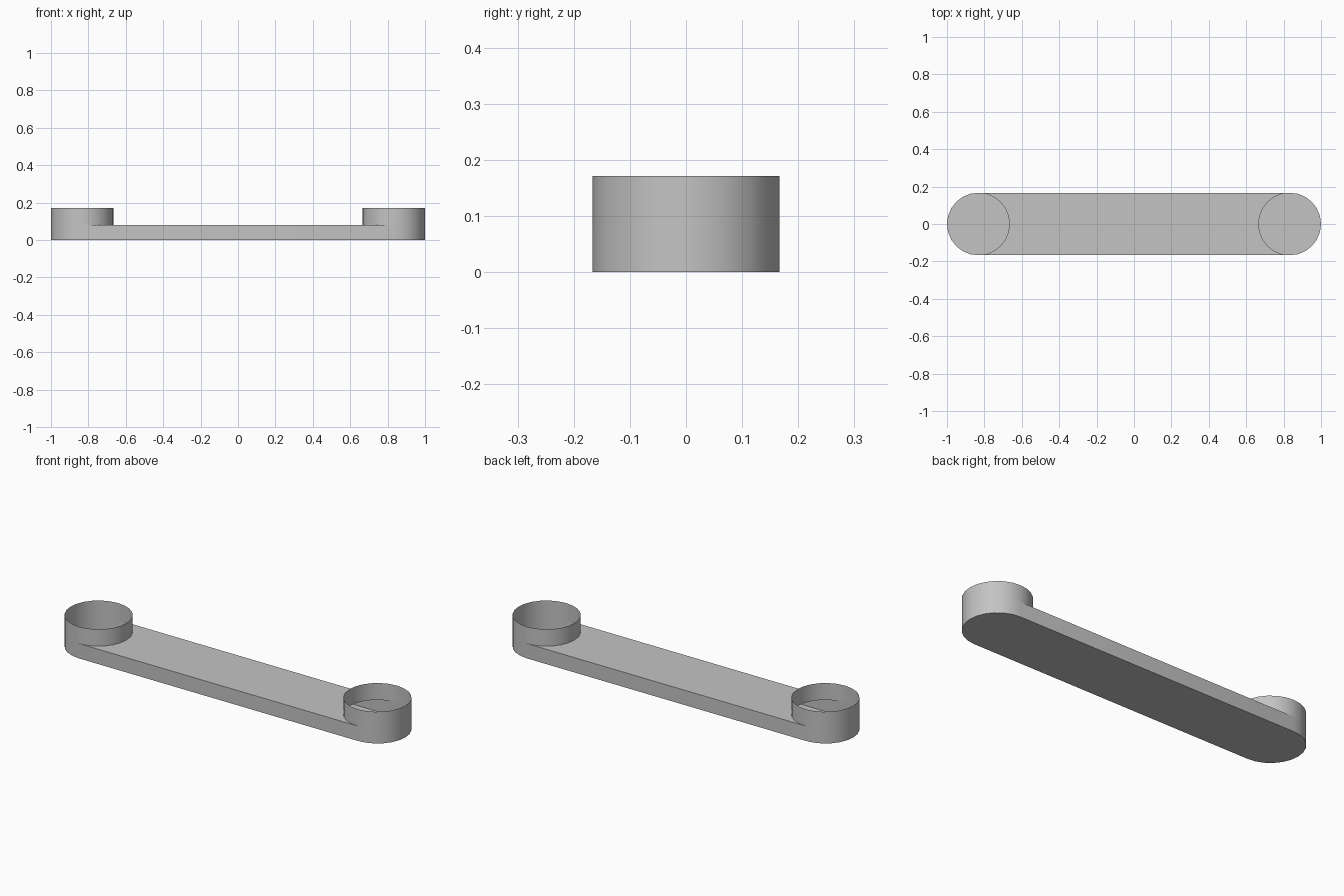
import bpy
import bmesh
from math import sin, cos, pi, radians

RADIUS = 0.167      # radius of the round ends
OFFSET = 0.833      # distance of each end centre from the middle
ARM_H = 0.08        # height of the arm
CUP_H = 0.171       # height of the open cups
HALF = 12           # segments per half circle

if "Cube" in bpy.data.objects:
    bpy.data.objects.remove(bpy.data.objects["Cube"])

grey = bpy.data.materials.new("plain_grey")
grey.use_nodes = True
colour = (0.55, 0.55, 0.55, 1)
grey.diffuse_color = colour
grey.node_tree.nodes["Principled BSDF"].inputs["Base Color"].default_value = colour


def arc(centre, start, steps):
    """Points counter-clockwise on a round end, beginning at angle start."""
    angles = [start + pi * i / HALF for i in range(steps)]
    return [(centre + RADIUS * cos(a), RADIUS * sin(a)) for a in angles]


def wall(bm, outline, z0, z1):
    """Thin upright wall around a closed counter-clockwise outline."""
    low = [bm.verts.new((x, y, z0)) for x, y in outline]
    high = [bm.verts.new((x, y, z1)) for x, y in outline]
    for i in range(len(outline)):
        j = (i + 1) % len(outline)
        bm.faces.new((low[i], low[j], high[j], high[i]))
    return low


def finish(bm, name):
    bmesh.ops.remove_doubles(bm, verts=bm.verts, dist=0.0001)
    mesh = bpy.data.meshes.new(name)
    bm.to_mesh(mesh)
    bm.free()
    mesh.materials.append(grey)
    obj = bpy.data.objects.new(name, mesh)
    bpy.context.collection.objects.link(obj)
    bpy.ops.object.select_all(action='DESELECT')
    obj.select_set(True)
    bpy.context.view_layer.objects.active = obj
    bpy.ops.object.shade_smooth_by_angle(angle=radians(30))


# Hollow arm: closed floor and round-ended side wall
bm = bmesh.new()
stadium = arc(OFFSET, -pi / 2, HALF + 1) + arc(-OFFSET, pi / 2, HALF + 1)
floor = wall(bm, stadium, 0, ARM_H)
bm.faces.new(floor[::-1])

# Deck between the cups, curved to leave both cups open inside
right_edge = arc(-OFFSET, -pi / 2, HALF + 1)
deck = [[bm.verts.new((s * x, y, ARM_H)) for x, y in right_edge] for s in (1, -1)]
for i in range(HALF):
    bm.faces.new((deck[0][i], deck[1][i], deck[1][i + 1], deck[0][i + 1]))
finish(bm, "hollow_arm")

# Open cup walls standing on the ends of the arm
for name, side in (("left_cup", 1), ("right_cup", -1)):
    bm = bmesh.new()
    wall(bm, arc(side * OFFSET, 0, 2 * HALF), ARM_H, CUP_H)
    finish(bm, name)
